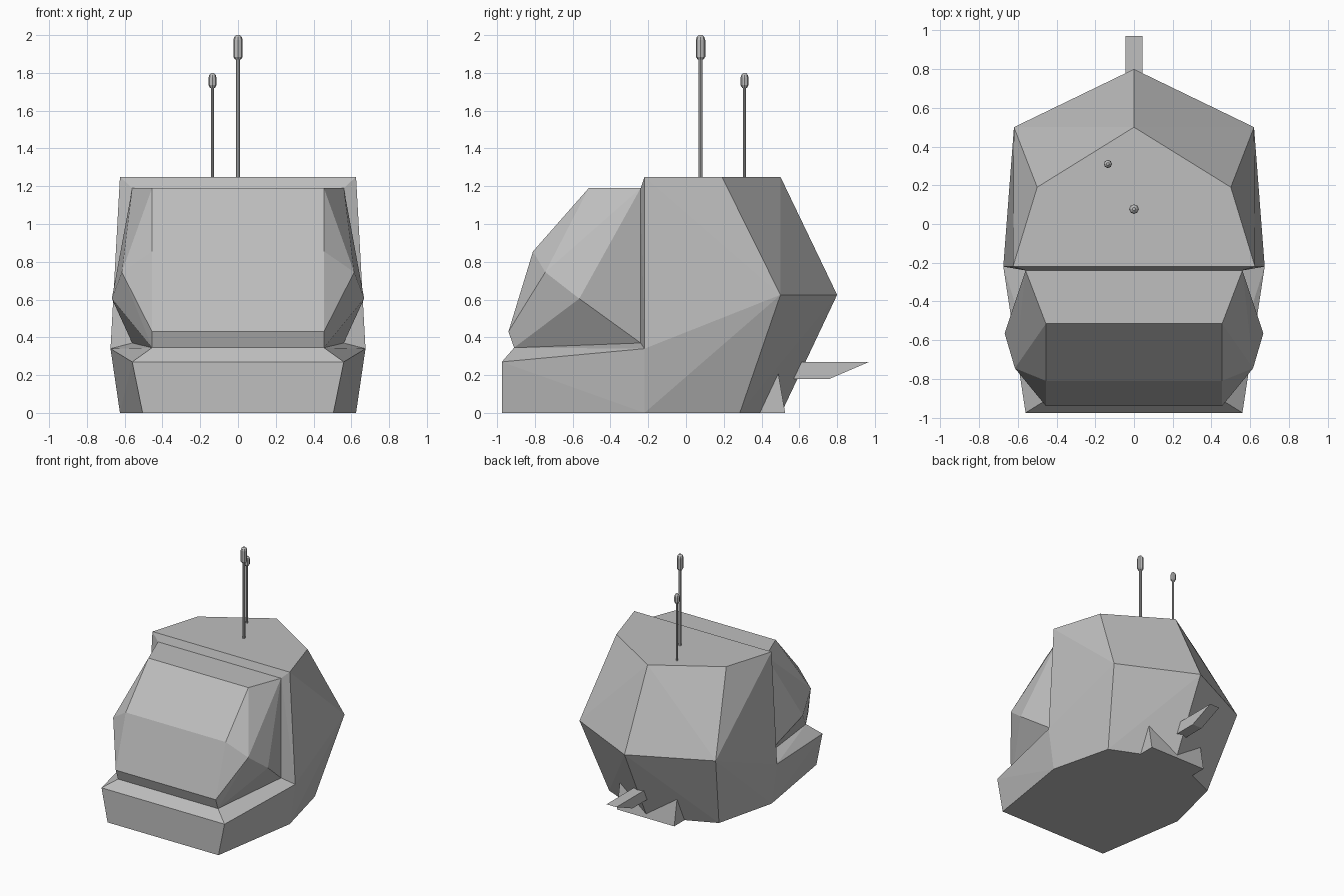
import bpy
import bmesh
import math

old = bpy.data.objects.get("Cube")
if old:
    bpy.data.objects.remove(old)


def make_material(name, value):
    mat = bpy.data.materials.new(name)
    mat.use_nodes = True
    colour = (value, value, value, 1)
    mat.diffuse_color = colour
    mat.node_tree.nodes["Principled BSDF"].inputs["Base Color"].default_value = colour
    return mat


grey = make_material("hull grey", 0.52)


def finish(name, bm):
    bmesh.ops.recalc_face_normals(bm, faces=bm.faces)
    mesh = bpy.data.meshes.new(name)
    bm.to_mesh(mesh)
    bm.free()
    mesh.materials.append(grey)
    obj = bpy.data.objects.new(name, mesh)
    bpy.context.collection.objects.link(obj)
    return obj


def faceted(name, half):
    """Faceted solid spanned by corner points mirrored across x = 0."""
    bm = bmesh.new()
    for x, y, z in half:
        for side in ((1, -1) if x else (1,)):
            bm.verts.new((side * x, y, z))
    hull = bmesh.ops.convex_hull(bm, input=bm.verts)
    unused = {v for v in hull["geom_interior"] + hull["geom_unused"]
              if isinstance(v, bmesh.types.BMVert)}
    bmesh.ops.delete(bm, geom=list(unused), context="VERTS")
    bmesh.ops.dissolve_limit(bm, angle_limit=math.radians(0.5),
                             verts=bm.verts, edges=bm.edges)
    return finish(name, bm)


def lathe(name, x, y, profile, sides=8):
    """Closed turned shape; profile holds (radius, height) pairs."""
    bm = bmesh.new()
    rings = []
    for r, z in profile:
        rings.append([bm.verts.new((x + r * math.cos(math.tau * i / sides),
                                    y + r * math.sin(math.tau * i / sides), z))
                      for i in range(sides)])
    for low, high in zip(rings, rings[1:]):
        for i in range(sides):
            j = (i + 1) % sides
            bm.faces.new((low[i], low[j], high[j], high[i]))
    bm.faces.new(rings[0][::-1])
    bm.faces.new(rings[-1])
    return finish(name, bm)


# Corners shared by the hull rim, the canopy and the front base
rim_low = (0.675, -0.22, 0.34)
rim_foot = (0.625, -0.22, 0)
seat_top = (0.56, -0.24, 1.19)
seat_low = (0.56, -0.24, 0.37)
sill = (0.455, -0.91, 0.345)

# Main hull: top ring, belt, floor, and the bevelled front rim
faceted("main_hull", [
    (0.625, -0.22, 1.25), (0.5, 0.19, 1.25), (0, 0.5, 1.25),
    (0.62, 0.5, 0.625), (0, 0.8, 0.625), rim_low,
    rim_foot, (0.5, 0.285, 0), (0, 0.505, 0),
    seat_top, seat_low])

# Front base with its sloping ledge
faceted("front_base", [
    rim_low, rim_foot, seat_low, sill,
    (0.56, -0.975, 0.27), (0.505, -0.975, 0)])

# Faceted canopy
faceted("canopy", [
    seat_top, seat_low, sill,
    (0.455, -0.515, 1.19), (0.455, -0.81, 0.855), (0.455, -0.94, 0.43),
    (0.615, -0.745, 0.745), (0.668, -0.565, 0.605)])

# Rear skirt block showing as two small spikes
faceted("rear_skirt", [
    (0.26, 0.1, 0), (0.26, 0.525, 0), (0.26, 0.1, 0.235), (0.26, 0.484, 0.235)])

# Slanted tail spout
faceted("tail_spout", [
    (0.045, 0.45, 0.27), (0.045, 0.97, 0.27),
    (0.045, 0.45, 0.18), (0.045, 0.76, 0.18)])

# Antennas: rod plus rounded tip
for label, x, y, rod, tip, base, top in (
        ("tall", 0, 0.077, 0.011, 0.025, 1.87, 2.0),
        ("short", -0.135, 0.31, 0.008, 0.021, 1.72, 1.8)):
    lathe(label + "_antenna_rod", x, y, [(rod, 1.2), (rod, base + 0.02)])
    lathe(label + "_antenna_tip", x, y, [
        (tip * 0.6, base), (tip, base + 0.015), (tip, top - 0.025),
        (tip * 0.8, top - 0.01), (tip * 0.35, top)])
